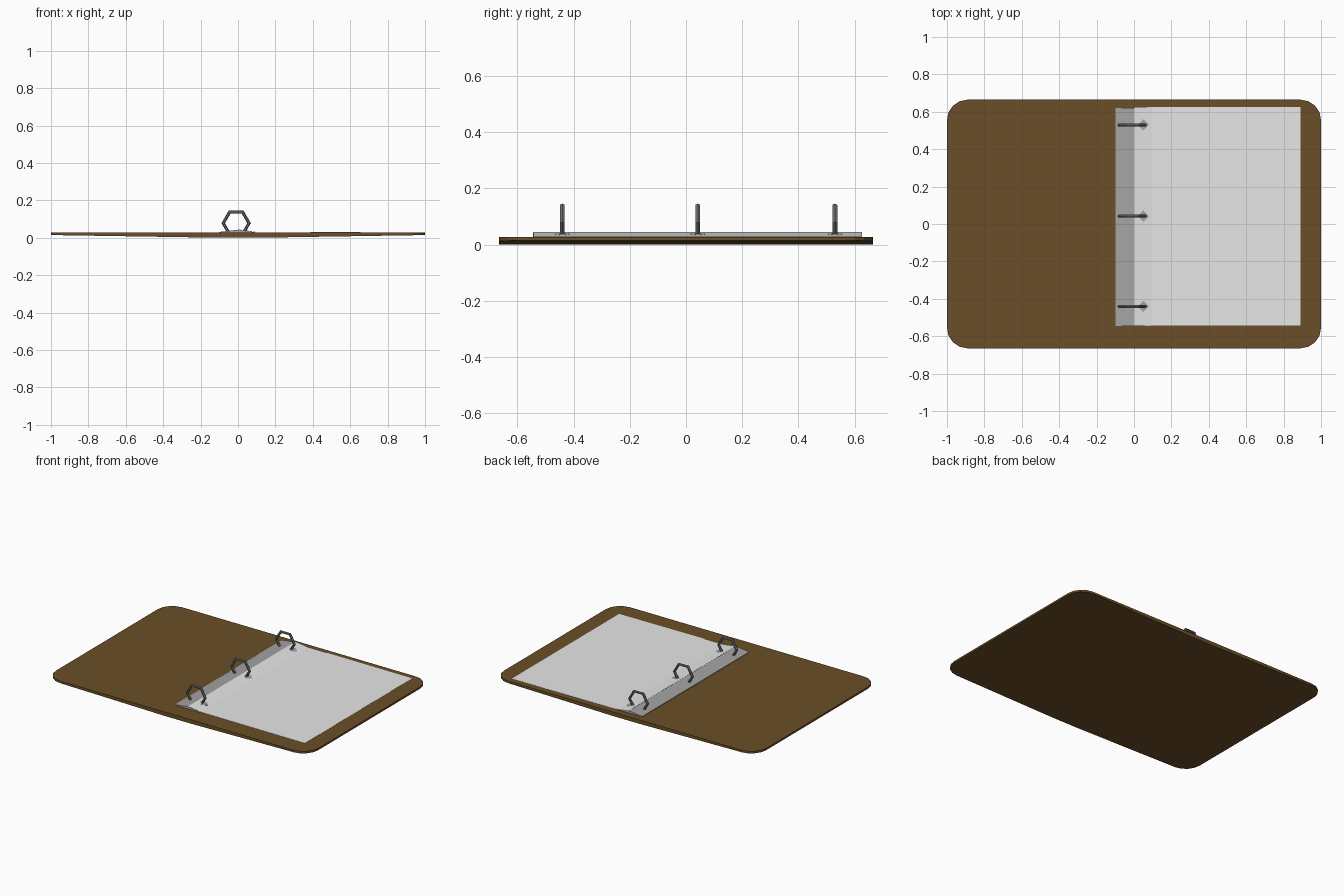
import bpy, bmesh, math

if "Cube" in bpy.data.objects:
    bpy.data.objects.remove(bpy.data.objects["Cube"])


def material(name, rgb):
    m = bpy.data.materials.new(name)
    m.diffuse_color = (*rgb, 1)
    m.use_nodes = True
    m.node_tree.nodes["Principled BSDF"].inputs["Base Color"].default_value = m.diffuse_color
    return m


BROWN = material("brown_leather", (0.145, 0.077, 0.021))
GREY = material("grey_metal", (0.37, 0.37, 0.37))
DARK = material("dark_metal", (0.15, 0.155, 0.16))
WHITE = material("white_paper", (0.8, 0.8, 0.8))


def finish(name, bm, mat):
    bmesh.ops.recalc_face_normals(bm, faces=bm.faces)
    me = bpy.data.meshes.new(name)
    bm.to_mesh(me)
    bm.free()
    me.materials.append(mat)
    ob = bpy.data.objects.new(name, me)
    bpy.context.collection.objects.link(ob)
    return ob


def extrude(bm, verts, vec):
    face = bm.faces.new([bm.verts.new(v) for v in verts])
    res = bmesh.ops.extrude_face_region(bm, geom=[face])
    moved = [g for g in res["geom"] if isinstance(g, bmesh.types.BMVert)]
    bmesh.ops.translate(bm, verts=moved, vec=vec)


def prism_y(name, profile, y0, y1, mat):
    bm = bmesh.new()
    extrude(bm, [(x, y0, z) for x, z in profile], (0, y1 - y0, 0))
    return finish(name, bm, mat)


# Cover: rounded slab with a flat top and an underside that rises from the spine
TOP, HX, HY, R, SPINE = 0.027, 1.0, 0.665, 0.11, 0.1
outline = []
for q, (sx, sy) in enumerate([(1, 1), (-1, 1), (-1, -1), (1, -1)]):
    for i in range(5):
        a = math.radians(90 * q + 22.5 * i)
        outline.append((sx * (HX - R) + R * math.cos(a),
                        sy * (HY - R) + R * math.sin(a), TOP))
bm = bmesh.new()
extrude(bm, outline, (0, 0, -TOP))
for x in (-SPINE, SPINE):
    bmesh.ops.bisect_plane(bm, geom=bm.verts[:] + bm.edges[:] + bm.faces[:],
                           plane_co=(x, 0, 0), plane_no=(1, 0, 0))
for v in bm.verts:
    if v.co.z < TOP / 2:
        v.co.z = 0.016 * max(0, abs(v.co.x) - SPINE)
finish("cover", bm, BROWN)

# Ridged spine plate
prism_y("spine_plate", [(-0.1, 0.026), (-0.1, 0.031), (0, 0.043),
                        (0.09, 0.030), (0.09, 0.026)], -0.545, 0.62, GREY)

# Paper sheet draped over the right half of the plate
sheet = [(0, 0.0445), (0.095, 0.0315), (0.89, 0.0285)]
prism_y("paper", sheet + [(x, z - 0.001) for x, z in reversed(sheet)],
        -0.543, 0.626, WHITE)

# Hexagonal rings, each passing through a diamond-shaped hole in the paper
for i, y in enumerate((-0.44, 0.042, 0.53)):
    bpy.ops.mesh.primitive_torus_add(
        major_segments=6, minor_segments=6, major_radius=0.069,
        minor_radius=0.0095, location=(-0.01, y, 0.078),
        rotation=(math.pi / 2, 0, 0))
    ring = bpy.context.object
    ring.name = f"ring_{i + 1}"
    ring.data.materials.append(DARK)

    bm = bmesh.new()
    pts = [(0.05 + dx, y + dy) for dx, dy in
           ((0.03, 0), (0, 0.03), (-0.03, 0), (0, -0.03))]
    extrude(bm, [(x, py, 0.0450 - x * 0.013 / 0.095) for x, py in pts],
            (0, 0, -0.001))
    finish(f"paper_hole_{i + 1}", bm, GREY)
